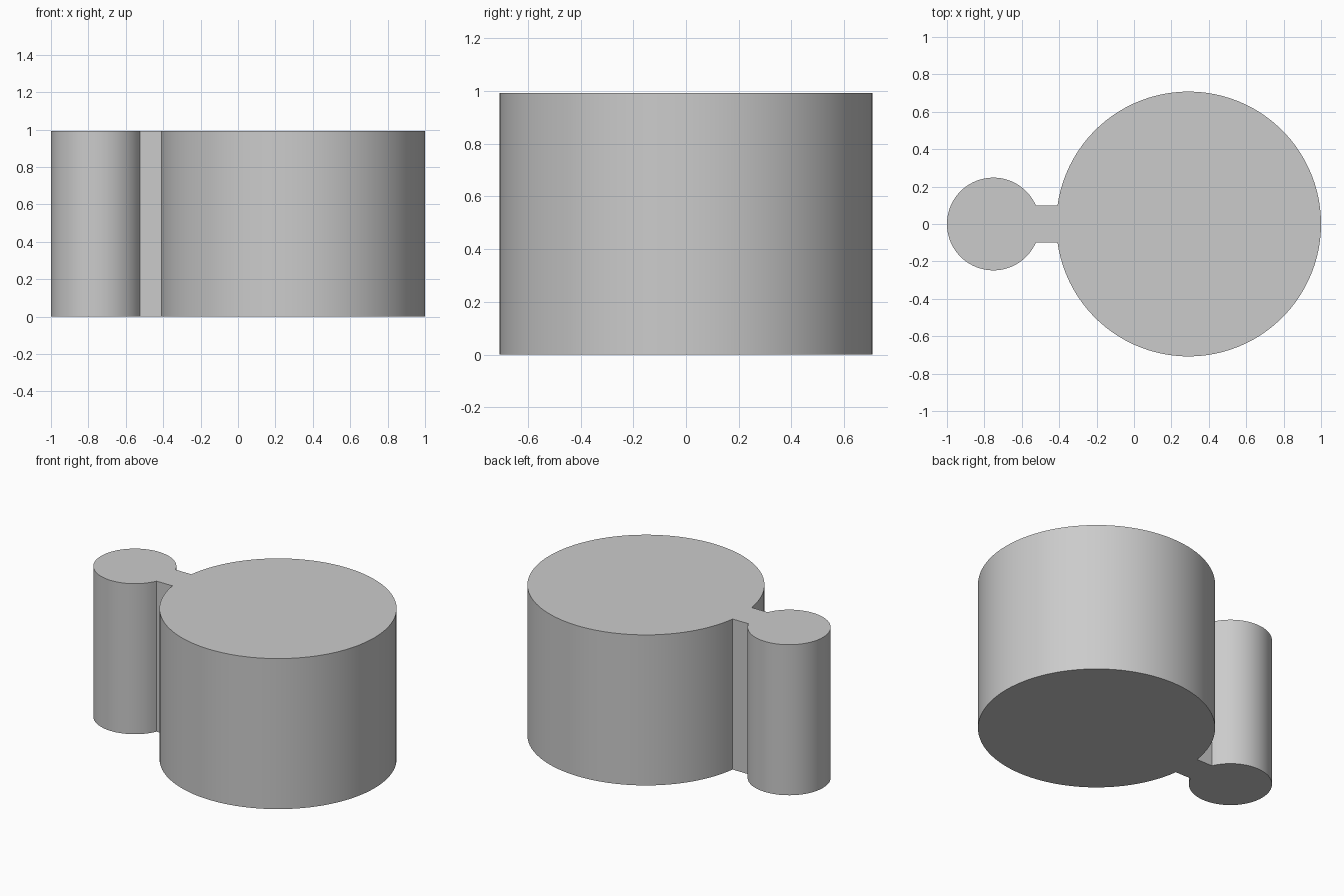
import bpy, bmesh
from math import asin, cos, sin, pi, radians

old = bpy.data.objects.get("Cube")
if old:
    bpy.data.objects.remove(old, do_unlink=True)

HEIGHT = 0.992
BIG_R, SMALL_R, NECK_HALF = 0.708, 0.248, 0.099
BIG_X, SMALL_X = 1 - BIG_R, SMALL_R - 1

grey = bpy.data.materials.new("plain grey")
grey.use_nodes = True
colour = (0.6, 0.6, 0.6, 1)
grey.diffuse_color = colour
grey.node_tree.nodes["Principled BSDF"].inputs["Base Color"].default_value = colour


def arc(cx, radius, start, end, steps):
    """Points along an arc centred on the x axis."""
    angles = (start + (end - start) * i / steps for i in range(steps + 1))
    return [(cx + radius * cos(a), radius * sin(a), 0) for a in angles]


# Outline: two round lobes whose open ends are joined by a straight neck
small_gap = asin(NECK_HALF / SMALL_R)
big_gap = asin(NECK_HALF / BIG_R)
outline = arc(SMALL_X, SMALL_R, small_gap, 2 * pi - small_gap, 64)
outline += arc(BIG_X, BIG_R, big_gap - pi, pi - big_gap, 96)

# Solid block extruded from the outline
bm = bmesh.new()
base = bm.faces.new([bm.verts.new(p) for p in outline])
top = bmesh.ops.extrude_face_region(bm, geom=[base], use_keep_orig=True)
top_verts = [g for g in top["geom"] if isinstance(g, bmesh.types.BMVert)]
bmesh.ops.translate(bm, verts=top_verts, vec=(0, 0, HEIGHT))
bmesh.ops.recalc_face_normals(bm, faces=bm.faces[:])
mesh = bpy.data.meshes.new("joined_cylinders")
bm.to_mesh(mesh)
bm.free()
mesh.materials.append(grey)
block = bpy.data.objects.new("joined_cylinders", mesh)
bpy.context.collection.objects.link(block)

# Smooth walls with crisp rims and neck corners
bpy.ops.object.select_all(action="DESELECT")
block.select_set(True)
bpy.context.view_layer.objects.active = block
bpy.ops.object.shade_smooth_by_angle(angle=radians(30))
